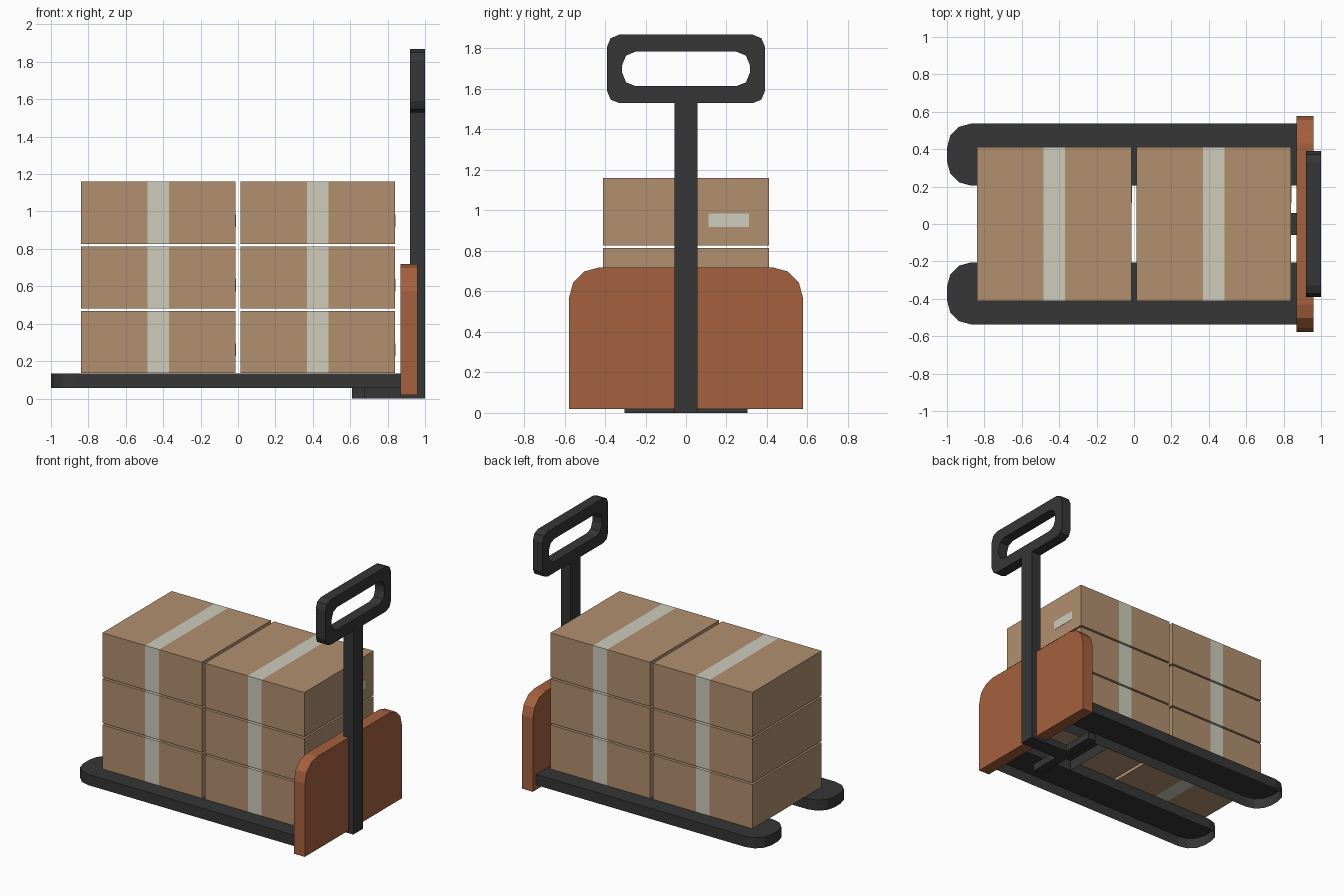
import bpy, bmesh, math
from mathutils import Vector

if "Cube" in bpy.data.objects:
    bpy.data.objects.remove(bpy.data.objects["Cube"])


def material(name, rgb):
    lin = [(c / 255 / 12.92) if c < 11 else ((c / 255 + 0.055) / 1.055) ** 2.4 for c in rgb]
    m = bpy.data.materials.new(name)
    m.diffuse_color = (*lin, 1)
    m.use_nodes = True
    m.node_tree.nodes["Principled BSDF"].inputs["Base Color"].default_value = m.diffuse_color
    return m


DARK = material("dark_steel", (54, 54, 54))
RUST = material("rust_orange", (165, 97, 62))
CARD = material("cardboard", (178, 144, 112))
TAPE = material("pale_tape", (206, 204, 188))


def finish(bm, name, *mats):
    bmesh.ops.recalc_face_normals(bm, faces=bm.faces)
    me = bpy.data.meshes.new(name)
    bm.to_mesh(me)
    bm.free()
    for m in mats:
        me.materials.append(m)
    ob = bpy.data.objects.new(name, me)
    bpy.context.collection.objects.link(ob)
    return ob


def block(name, mat, x, y, z, open_bottom=False):
    bm = bmesh.new()
    bmesh.ops.create_cube(bm, size=1)
    for v in bm.verts:
        v.co = Vector([r[0] + (c + 0.5) * (r[1] - r[0]) for c, r in zip(v.co, (x, y, z))])
    bmesh.ops.recalc_face_normals(bm, faces=bm.faces)
    if open_bottom:
        bmesh.ops.delete(bm, geom=[f for f in bm.faces if f.normal.z < -0.9], context='FACES')
    return finish(bm, name, mat)


def rounded(u0, u1, v0, v1, radii, segs):
    """Rounded rectangle; radii order: (u1,v1), (u0,v1), (u0,v0), (u1,v0)."""
    pts = []
    corners = ((u1, v1, -1, -1), (u0, v1, 1, -1), (u0, v0, 1, 1), (u1, v0, -1, 1))
    for i, (u, v, su, sv) in enumerate(corners):
        r = radii[i]
        for k in range(segs + 1 if r else 1):
            a = math.pi / 2 * (i + k / segs)
            pts.append((u + su * r + r * math.cos(a), v + sv * r + r * math.sin(a)))
    return pts


def extrude(bm, pts, to3d, depth):
    face = bm.faces.new([bm.verts.new(to3d(*p)) for p in pts])
    ext = bmesh.ops.extrude_face_region(bm, geom=[face])["geom"]
    bmesh.ops.translate(bm, vec=depth, verts=[g for g in ext if isinstance(g, bmesh.types.BMVert)])
    return face


# Forks: inverted channels with rounded tips, open underneath
for side, label in ((-1, "front"), (1, "back")):
    bm = bmesh.new()
    pts = rounded(-1, 0.87, 0.205, 0.537, (0, 0.13, 0.13, 0), 3)
    extrude(bm, pts, lambda u, v: (u, side * v, 0.055), (0, 0, 0.08))
    bmesh.ops.recalc_face_normals(bm, faces=bm.faces)
    bmesh.ops.delete(bm, geom=[f for f in bm.faces if f.normal.z < -0.9], context='FACES')
    finish(bm, label + "_fork", DARK)

# Chassis between the forks
block("fork_crossbar", DARK, (0.42, 0.55), (-0.205, 0.205), (0.055, 0.135), True)
block("wheel_axle", DARK, (0.61, 0.68), (-0.305, 0.305), (0, 0.055))
block("drawbar", DARK, (0.61, 1.0), (-0.058, 0.058), (0, 0.055))

# Orange back plate with rounded top corners
bm = bmesh.new()
extrude(bm, rounded(-0.577, 0.577, 0.02, 0.718, (0.147, 0.147, 0, 0), 3),
        lambda u, v: (0.87, u, v), (0.09, 0, 0))
finish(bm, "back_plate", RUST)

# Steering post and ring handle
block("steering_post", DARK, (0.92, 1.0), (-0.058, 0.058), (0.02, 1.54))
bm = bmesh.new()
loops = []
for pts in (rounded(-0.39, 0.39, 1.53, 1.868, (0.06,) * 4, 2),
            rounded(-0.315, 0.315, 1.614, 1.784, (0.065,) * 4, 2)):
    for x in (0.92, 1.0):
        loops.append([bm.verts.new((x, *p)) for p in pts])
outer0, outer1, inner0, inner1 = loops
for a, b in ((outer0, outer1), (outer1, inner1), (inner1, inner0), (inner0, outer0)):
    for i in range(len(a)):
        j = (i + 1) % len(a)
        bm.faces.new((a[i], a[j], b[j], b[i]))
finish(bm, "handle_grip", DARK)

# Cardboard boxes: tape strip cut into the faces, thin label on the right end
HX, HY, HT = 0.4135, 0.411, 0.0575
for row, (z0, z1) in enumerate(((0.1365, 0.468), (0.481, 0.814), (0.827, 1.16))):
    for col, cx in enumerate((-0.4265, 0.4265)):
        bm = bmesh.new()
        bmesh.ops.create_cube(bm, size=1)
        for v in bm.verts:
            v.co = (v.co.x * 2 * HX, v.co.y * 2 * HY, z0 + (v.co.z + 0.5) * (z1 - z0))
        for cut in (-HT, HT):
            bmesh.ops.bisect_plane(bm, geom=bm.verts[:] + bm.edges[:] + bm.faces[:],
                                   plane_co=(cut, 0, 0), plane_no=(1, 0, 0))
        for f in bm.faces:
            f.material_index = int(abs(f.calc_center_median().x) < HT)
        ob = finish(bm, f"box_{row + 1}_{col + 1}", CARD, TAPE)
        ob.location.x = cx
        block(f"box_label_{row + 1}_{col + 1}", TAPE, (cx + HX - 0.002, cx + HX + 0.002),
              (0.112, 0.312), (z0 + 0.09, z0 + 0.157))
